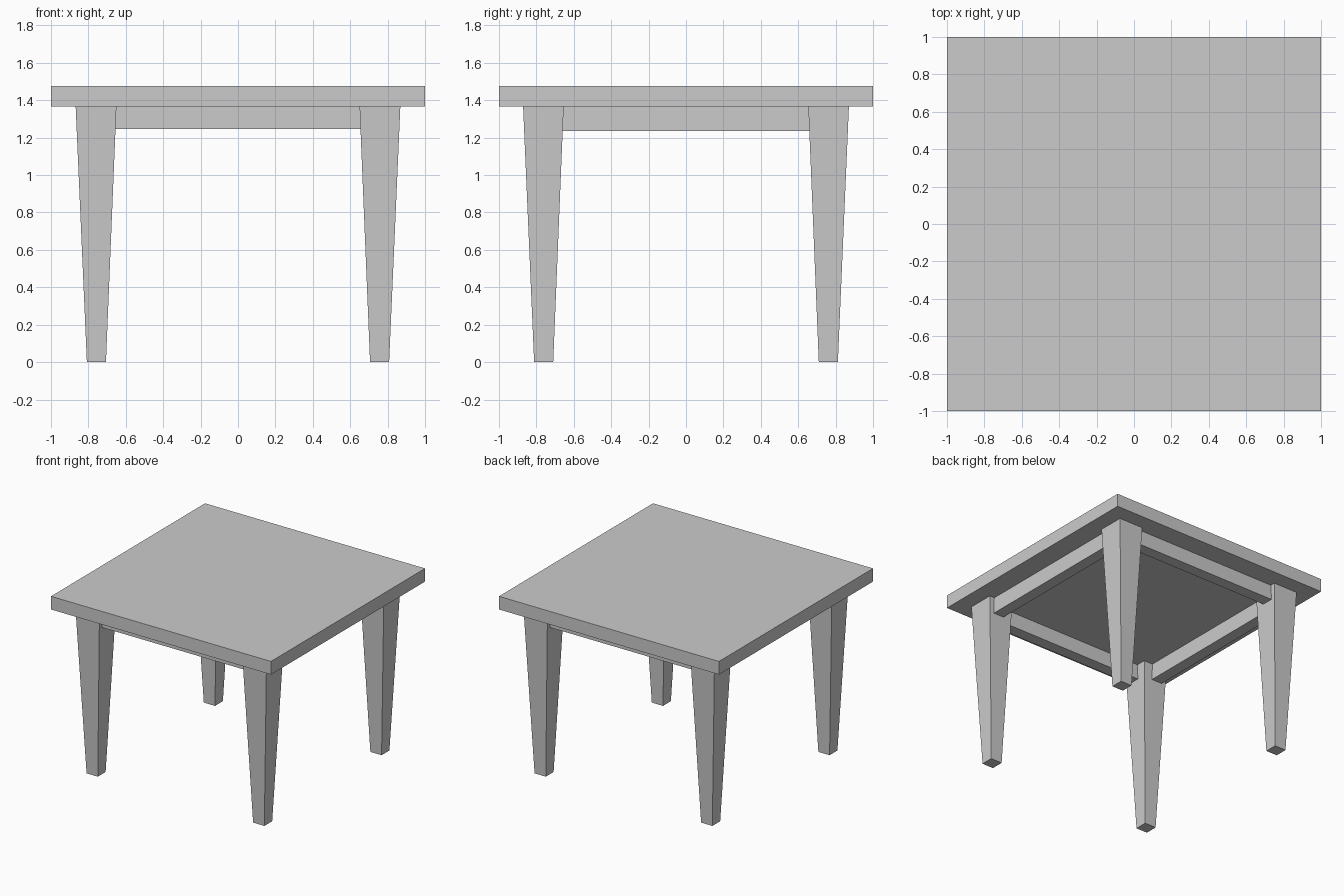
import bpy
import bmesh
from mathutils import Vector

if "Cube" in bpy.data.objects:
    bpy.data.objects.remove(bpy.data.objects["Cube"])


def frustum(name, bottom, top, z0, z1):
    """Four-sided block from two rectangles (x0, x1, y0, y1)."""
    bm = bmesh.new()
    bmesh.ops.create_cube(bm, size=1)
    for v in bm.verts:
        x0, x1, y0, y1 = top if v.co.z > 0 else bottom
        v.co = Vector((x1 if v.co.x > 0 else x0,
                       y1 if v.co.y > 0 else y0,
                       z1 if v.co.z > 0 else z0))
    mesh = bpy.data.meshes.new(name)
    bm.to_mesh(mesh)
    bm.free()
    obj = bpy.data.objects.new(name, mesh)
    bpy.context.collection.objects.link(obj)
    return obj


def box(name, x0, x1, y0, y1, z0, z1):
    return frustum(name, (x0, x1, y0, y1), (x0, x1, y0, y1), z0, z1)


def span(a, b, side):
    """Interval a..b moved to the given side of the axis."""
    return tuple(sorted((a * side, b * side)))


TOP_Z, UNDER_Z = 1.475, 1.367

# Tabletop
box("tabletop", -1, 1, -1, 1, UNDER_Z, TOP_Z)

# Tapered legs
for sy, depth in ((-1, "front"), (1, "back")):
    for sx, side in ((-1, "left"), (1, "right")):
        frustum(f"{depth}_{side}_leg",
                span(0.706, 0.808, sx) + span(0.71, 0.812, sy),
                span(0.65, 0.868, sx) + span(0.654, 0.871, sy),
                0, UNDER_Z)

# Aprons, the side pair slightly deeper than the front and back pair
for s, front_back, side in ((-1, "front", "left"), (1, "back", "right")):
    box(f"{front_back}_apron", -0.66, 0.66, *span(0.735, 0.83, s), 1.246, UNDER_Z)
    box(f"{side}_apron", *span(0.73, 0.825, s), -0.665, 0.665, 1.236, UNDER_Z)
